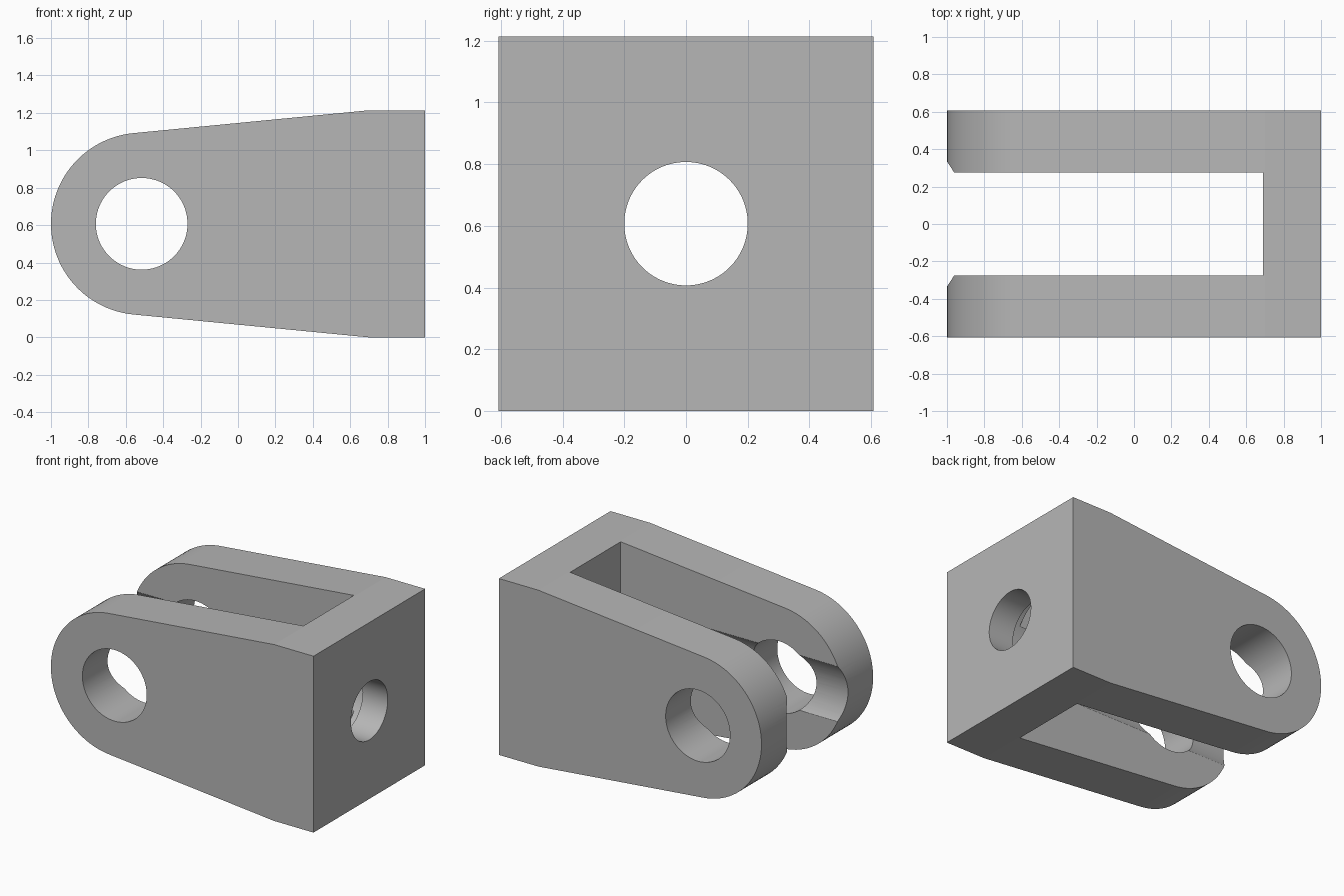
import bpy, bmesh, math
from math import sin, cos, pi
from mathutils import Matrix

cube = bpy.data.objects.get("Cube")
if cube:
    bpy.data.objects.remove(cube, do_unlink=True)

HALF = 0.607           # half of the block's width and height
EYE_X, EYE_R = -0.513, 0.487
SLOT = 0.275           # half of the slot's width

steel = bpy.data.materials.new("grey_steel")
steel.use_nodes = True
colour = (0.47, 0.47, 0.47, 1)
steel.diffuse_color = colour
steel.node_tree.nodes["Principled BSDF"].inputs["Base Color"].default_value = colour


def add_object(name, bm):
    bmesh.ops.recalc_face_normals(bm, faces=bm.faces)
    mesh = bpy.data.meshes.new(name)
    bm.to_mesh(mesh)
    bm.free()
    mesh.materials.append(steel)
    obj = bpy.data.objects.new(name, mesh)
    bpy.context.collection.objects.link(obj)
    return obj


def cylinder(name, radius, length, centre, axis):
    bm = bmesh.new()
    turn = Matrix.Rotation(pi / 2, 4, "Y" if axis == "X" else "X")
    bmesh.ops.create_cone(bm, cap_ends=True, segments=96, radius1=radius,
                          radius2=radius, depth=length,
                          matrix=Matrix.Translation(centre) @ turn)
    return add_object(name, bm)


def box(name, size, centre):
    bm = bmesh.new()
    bmesh.ops.create_cube(bm, size=1, matrix=Matrix.Translation(centre) @ Matrix.Diagonal((*size, 1)))
    return add_object(name, bm)


# Tapered body with a rounded eye end, drawn from the side and extruded
tilt = 0.095
start, steps = pi / 2 + tilt, 48
outline = [(1, 0), (1, 2 * HALF), (0.7, 2 * HALF)]
for i in range(steps + 1):
    a = start + (pi - 2 * tilt) * i / steps
    outline.append((EYE_X + EYE_R * cos(a), HALF + EYE_R * sin(a)))
outline.append((0.7, 0))

bm = bmesh.new()
face = bm.faces.new([bm.verts.new((x, -HALF, z)) for x, z in outline])
side = bmesh.ops.extrude_face_region(bm, geom=[face])
bmesh.ops.translate(bm, vec=(0, 2 * HALF, 0),
                    verts=[g for g in side["geom"] if isinstance(g, bmesh.types.BMVert)])
clevis = add_object("clevis_body", bm)

# Slot, rod clearance bore, base hole and pin hole
cutters = [
    box("slot_cutter", (1.89, 2 * SLOT, 2), (-0.255, 0, HALF)),
    cylinder("clearance_cutter", 0.334, 2.01, (-0.195, 0, HALF), "X"),
    cylinder("base_hole_cutter", 0.2, 1, (0.9, 0, HALF), "X"),
    cylinder("pin_hole_cutter", 0.245, 2, (-0.515, 0, HALF), "Y"),
]
bpy.context.view_layer.objects.active = clevis
for cutter in cutters:
    cutter.hide_render = True
    mod = clevis.modifiers.new(cutter.name, "BOOLEAN")
    mod.operation = "DIFFERENCE"
    mod.solver = "EXACT"
    mod.object = cutter
    bpy.ops.object.modifier_apply(modifier=mod.name)
    bpy.data.objects.remove(cutter, do_unlink=True)

# Smooth the curved walls, keep the machined edges crisp
bpy.ops.object.select_all(action="DESELECT")
clevis.select_set(True)
bpy.ops.object.shade_smooth_by_angle(angle=math.radians(5))
